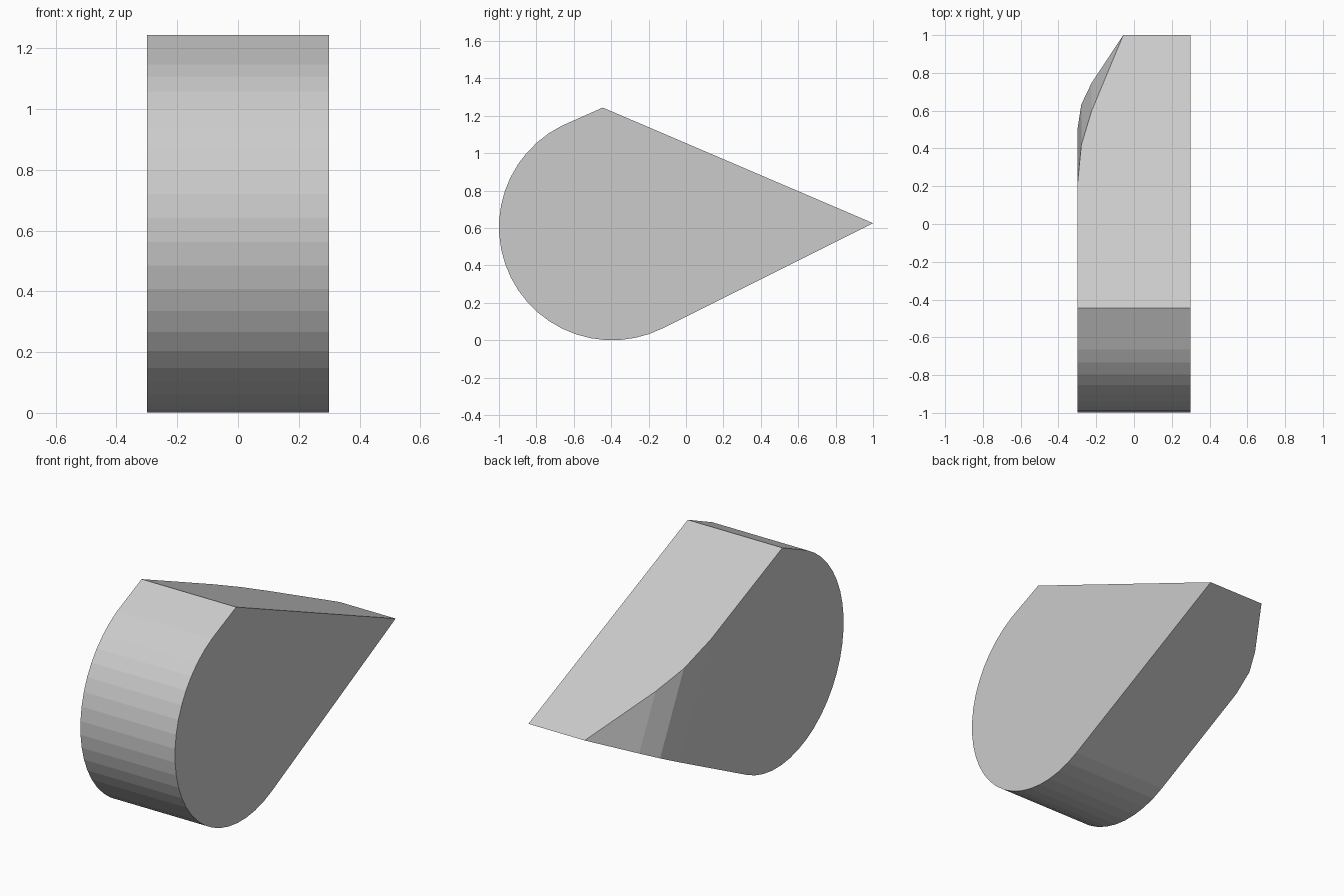
import bpy, bmesh
from math import sin, cos, radians
from mathutils import Vector

default_cube = bpy.data.objects.get("Cube")
if default_cube:
    bpy.data.objects.remove(default_cube, do_unlink=True)

HALF_WIDTH = 0.3
RADIUS = 0.605
CENTRE_Y, CENTRE_Z = -0.395, 0.605
TILT = 26.5      # slope of the underside, in degrees
SEGMENTS = 24
TIP = (1.0, 0.626)
PEAK = (-0.445, 1.244)

# Side profile: pointed tip, top corner, then a half-round nose
profile = [TIP, PEAK]
for i in range(SEGMENTS + 1):
    a = radians(90 + TILT + 180 * i / SEGMENTS)
    profile.append((CENTRE_Y + RADIUS * cos(a), CENTRE_Z + RADIUS * sin(a)))

bm = bmesh.new()
side = bm.faces.new([bm.verts.new((-HALF_WIDTH, y, z)) for y, z in profile])
result = bmesh.ops.extrude_face_region(bm, geom=[side])
moved = [g for g in result["geom"] if isinstance(g, bmesh.types.BMVert)]
bmesh.ops.translate(bm, verts=moved, vec=(2 * HALF_WIDTH, 0, 0))
bmesh.ops.recalc_face_normals(bm, faces=bm.faces)

# Faceted rounding of the right rear corner, square to the underside:
# each point is (distance back from the tip along the underside, x)
along = Vector((0, cos(radians(TILT)), sin(radians(TILT))))
tip = Vector((0, *TIP))
corner = [(0.0, -0.057), (0.284, -0.225), (0.41, -0.279), (0.562, -HALF_WIDTH)]
points = [tip - along * d + Vector((x, 0, 0)) for d, x in corner]
for p, q in zip(points, points[1:]):
    edge = q - p
    normal = along * -edge.x + Vector((edge.dot(along), 0, 0))
    cut = bmesh.ops.bisect_plane(
        bm, geom=bm.verts[:] + bm.edges[:] + bm.faces[:], dist=1e-5,
        plane_co=p, plane_no=normal, clear_outer=True)
    rim = [e for e in bm.edges if e.is_boundary]
    bmesh.ops.holes_fill(bm, edges=rim, sides=0)
bmesh.ops.recalc_face_normals(bm, faces=bm.faces)

mesh = bpy.data.meshes.new("wedge_body")
bm.to_mesh(mesh)
bm.free()
body = bpy.data.objects.new("wedge_body", mesh)
bpy.context.collection.objects.link(body)

# Plain light grey finish
grey = bpy.data.materials.new("light_grey")
grey.use_nodes = True
colour = (0.6, 0.6, 0.6, 1)
grey.diffuse_color = colour
grey.node_tree.nodes["Principled BSDF"].inputs["Base Color"].default_value = colour
mesh.materials.append(grey)
